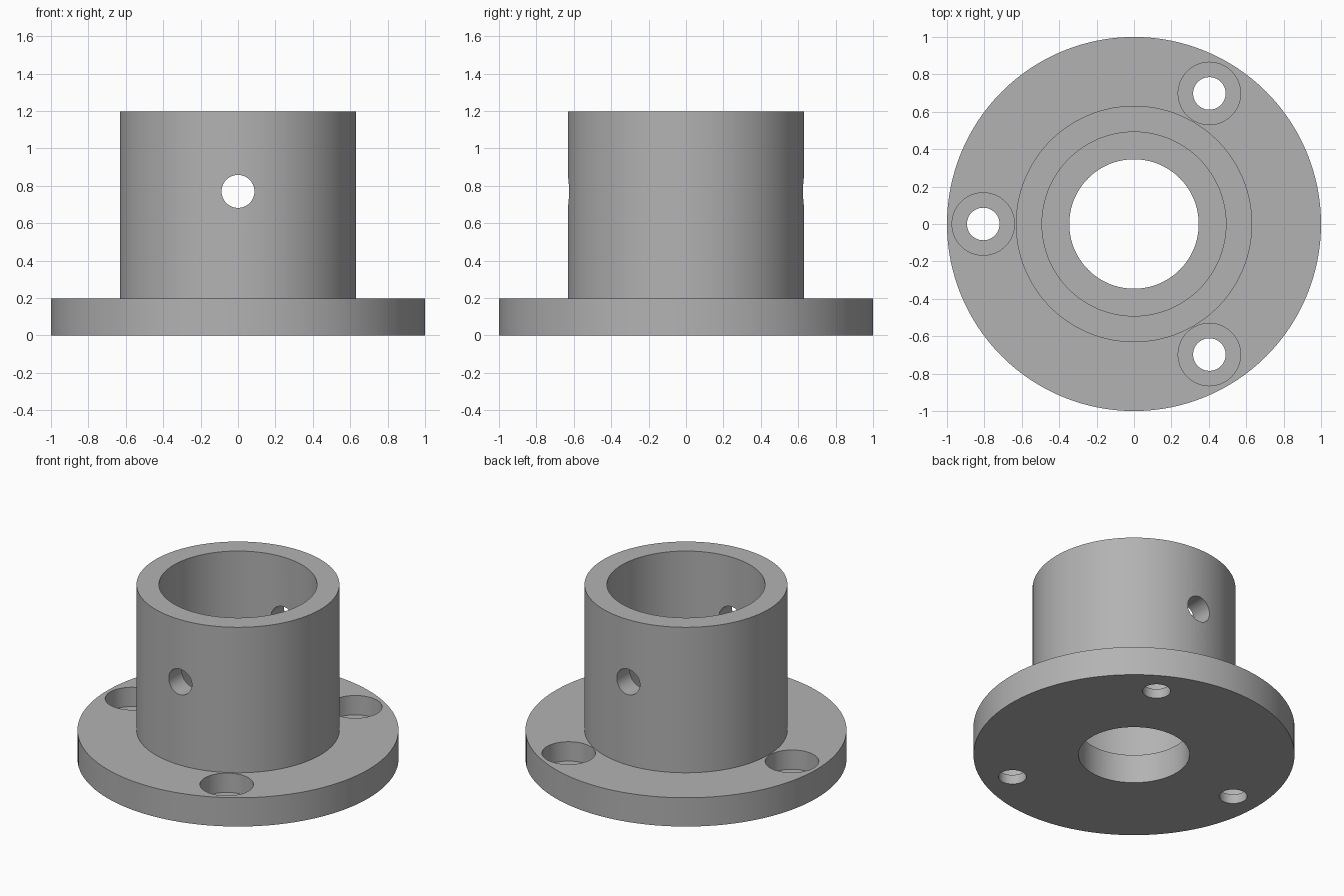
import bpy, bmesh
from math import cos, sin, radians, tau
from mathutils import Matrix

cube = bpy.data.objects.get("Cube")
if cube:
    bpy.data.objects.remove(cube, do_unlink=True)

SEGMENTS = 128
FLANGE_TOP, HUB_TOP = 0.198, 1.198
FLANGE_R, HUB_R, SOCKET_R, BORE_R = 1.0, 0.632, 0.492, 0.346
BOLT_CIRCLE, BOLT_R, RECESS_R, RECESS_FLOOR = 0.806, 0.087, 0.167, 0.065
PIN_R, PIN_Z = 0.088, 0.77

metal = bpy.data.materials.new("plain grey metal")
metal.use_nodes = True
grey = (0.45, 0.45, 0.45, 1)
metal.diffuse_color = grey
metal.node_tree.nodes["Principled BSDF"].inputs["Base Color"].default_value = grey


def add_object(name, bm):
    bmesh.ops.recalc_face_normals(bm, faces=bm.faces)
    mesh = bpy.data.meshes.new(name)
    bm.to_mesh(mesh)
    bm.free()
    mesh.materials.append(metal)
    obj = bpy.data.objects.new(name, mesh)
    bpy.context.collection.objects.link(obj)
    return obj


def lathe(name, profile):
    """Revolve a closed (radius, height) profile about z."""
    bm = bmesh.new()
    verts = [bm.verts.new((r, 0, z)) for r, z in profile]
    edges = [bm.edges.new((a, b)) for a, b in zip(verts, verts[1:] + verts[:1])]
    bmesh.ops.spin(bm, geom=verts + edges, cent=(0, 0, 0), axis=(0, 0, 1),
                   angle=tau, steps=SEGMENTS, use_merge=True)
    bmesh.ops.remove_doubles(bm, verts=bm.verts, dist=1e-5)
    return add_object(name, bm)


def cut(target, radius, length, matrix):
    """Subtract a cylinder from the target."""
    bm = bmesh.new()
    bmesh.ops.create_cone(bm, cap_ends=True, segments=64, radius1=radius,
                          radius2=radius, depth=length, matrix=matrix)
    cutter = add_object("hole_cutter", bm)
    cutter.hide_render = True
    mod = target.modifiers.new("hole", "BOOLEAN")
    mod.operation, mod.solver, mod.object = "DIFFERENCE", "EXACT", cutter
    bpy.context.view_layer.objects.active = target
    bpy.ops.object.modifier_apply(modifier=mod.name)
    bpy.data.objects.remove(cutter, do_unlink=True)


# Flange and hollow hub in one turned piece, with a ledge inside the socket
body = lathe("flanged_hub", [
    (BORE_R, 0), (FLANGE_R, 0), (FLANGE_R, FLANGE_TOP), (HUB_R, FLANGE_TOP),
    (HUB_R, HUB_TOP), (SOCKET_R, HUB_TOP), (SOCKET_R, FLANGE_TOP),
    (BORE_R, FLANGE_TOP)])

# Three counterbored bolt holes
for angle in (60, 180, 300):
    a = radians(angle)
    x, y = BOLT_CIRCLE * cos(a), BOLT_CIRCLE * sin(a)
    cut(body, BOLT_R, 1, Matrix.Translation((x, y, 0)))
    cut(body, RECESS_R, 0.4, Matrix.Translation((x, y, RECESS_FLOOR + 0.2)))

# Cross pin hole through the front and back walls
cut(body, PIN_R, 2, Matrix.Translation((0, 0, PIN_Z)) @ Matrix.Rotation(radians(90), 4, "X"))

# Smooth round walls with crisp edges
bpy.ops.object.select_all(action="DESELECT")
body.select_set(True)
bpy.context.view_layer.objects.active = body
bpy.ops.object.shade_smooth_by_angle(angle=radians(30))
